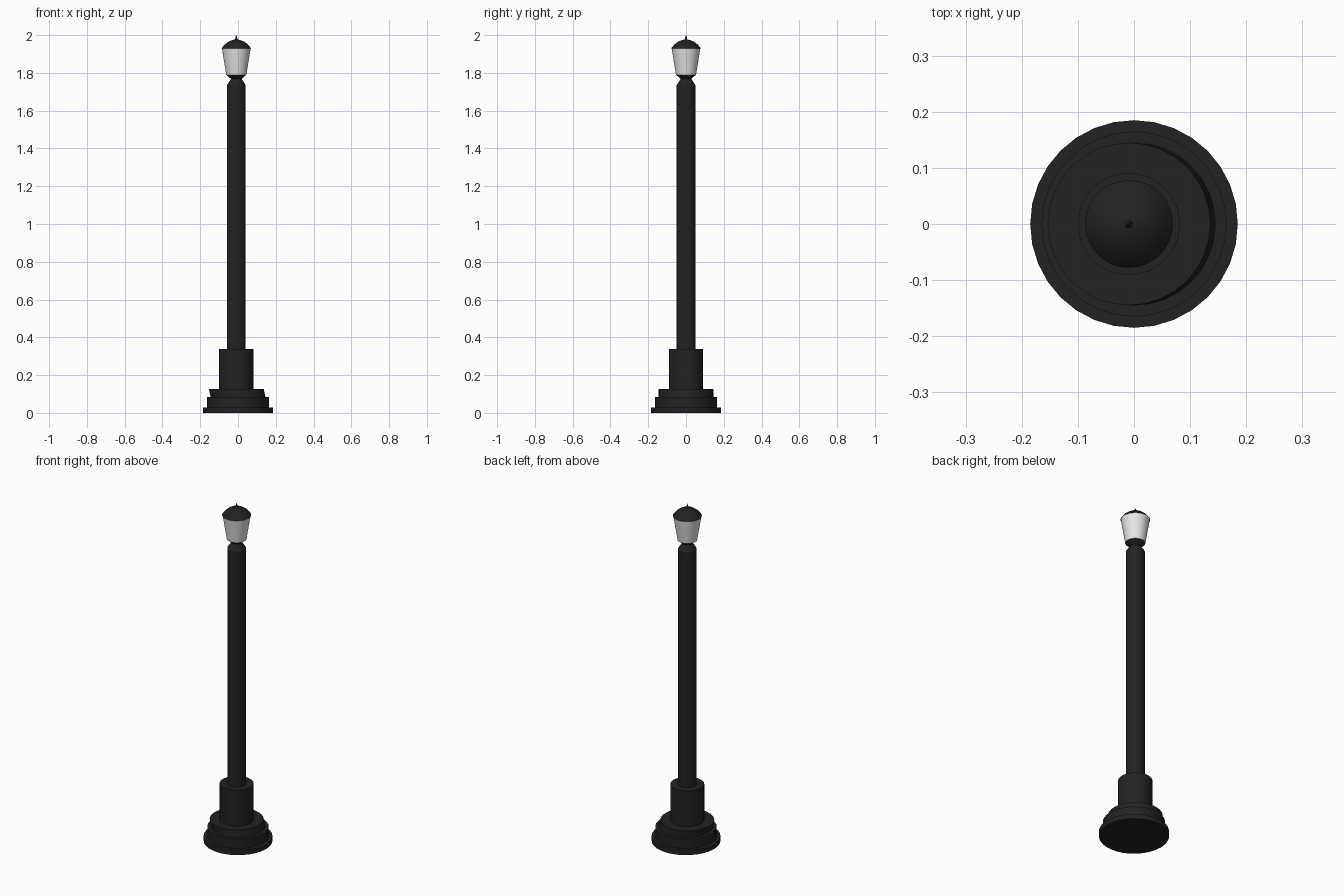
import bpy, bmesh, math

cube = bpy.data.objects.get("Cube")
if cube:
    bpy.data.objects.remove(cube, do_unlink=True)

SIDES = 32
AXIS = -0.009  # the post stands slightly off the centre of the base


def material(name, value):
    mat = bpy.data.materials.new(name)
    mat.use_nodes = True
    colour = (value, value, value, 1)
    mat.diffuse_color = colour
    mat.node_tree.nodes["Principled BSDF"].inputs["Base Color"].default_value = colour
    return mat


black = material("black_metal", 0.016)
white = material("white_glass", 0.8)


def turned(name, profile, mat, bottom_x=AXIS, top_x=AXIS):
    """Capped round part from (radius, height) pairs, leaning from bottom_x to top_x."""
    bm = bmesh.new()
    low, high = profile[0][1], profile[-1][1]
    rings = []
    for r, z in profile:
        cx = bottom_x + (top_x - bottom_x) * (z - low) / (high - low)
        angles = [math.tau * i / SIDES for i in range(SIDES)]
        rings.append([bm.verts.new((cx + r * math.cos(a), r * math.sin(a), z)) for a in angles])
    for a, b in zip(rings, rings[1:]):
        for i in range(SIDES):
            j = (i + 1) % SIDES
            bm.faces.new((a[i], a[j], b[j], b[i]))
    bm.faces.new(rings[0][::-1])
    bm.faces.new(rings[-1])
    mesh = bpy.data.meshes.new(name)
    bm.to_mesh(mesh)
    bm.free()
    mesh.materials.append(mat)
    obj = bpy.data.objects.new(name, mesh)
    bpy.context.collection.objects.link(obj)
    bpy.ops.object.select_all(action="DESELECT")
    obj.select_set(True)
    bpy.context.view_layer.objects.active = obj
    bpy.ops.object.shade_smooth_by_angle(angle=math.radians(25))
    return obj


# Stepped base
turned("base_plate", [(0.185, 0), (0.185, 0.029)], black, 0, 0)
turned("base_step", [(0.165, 0.029), (0.165, 0.085)], black, 0, 0)
turned("leaning_step", [(0.145, 0.085), (0.145, 0.127)], black, 0, AXIS)
turned("pedestal", [(0.091, 0.127), (0.091, 0.339)], black)

# Post with its narrowed neck and lamp cup
turned("post", [(0.05, 0.339), (0.05, 1.735), (0.028, 1.768), (0.05, 1.788)], black)

# Lamp
turned("lamp_glass", [(0.053, 1.788), (0.076, 1.93)], white)
turned("lamp_cap", [(0.078, 1.93), (0.062, 1.95), (0.042, 1.965),
                    (0.02, 1.974), (0.007, 1.977)], black)
turned("finial", [(0.007, 1.975), (0.005, 1.985), (0.001, 2.0)], black)
